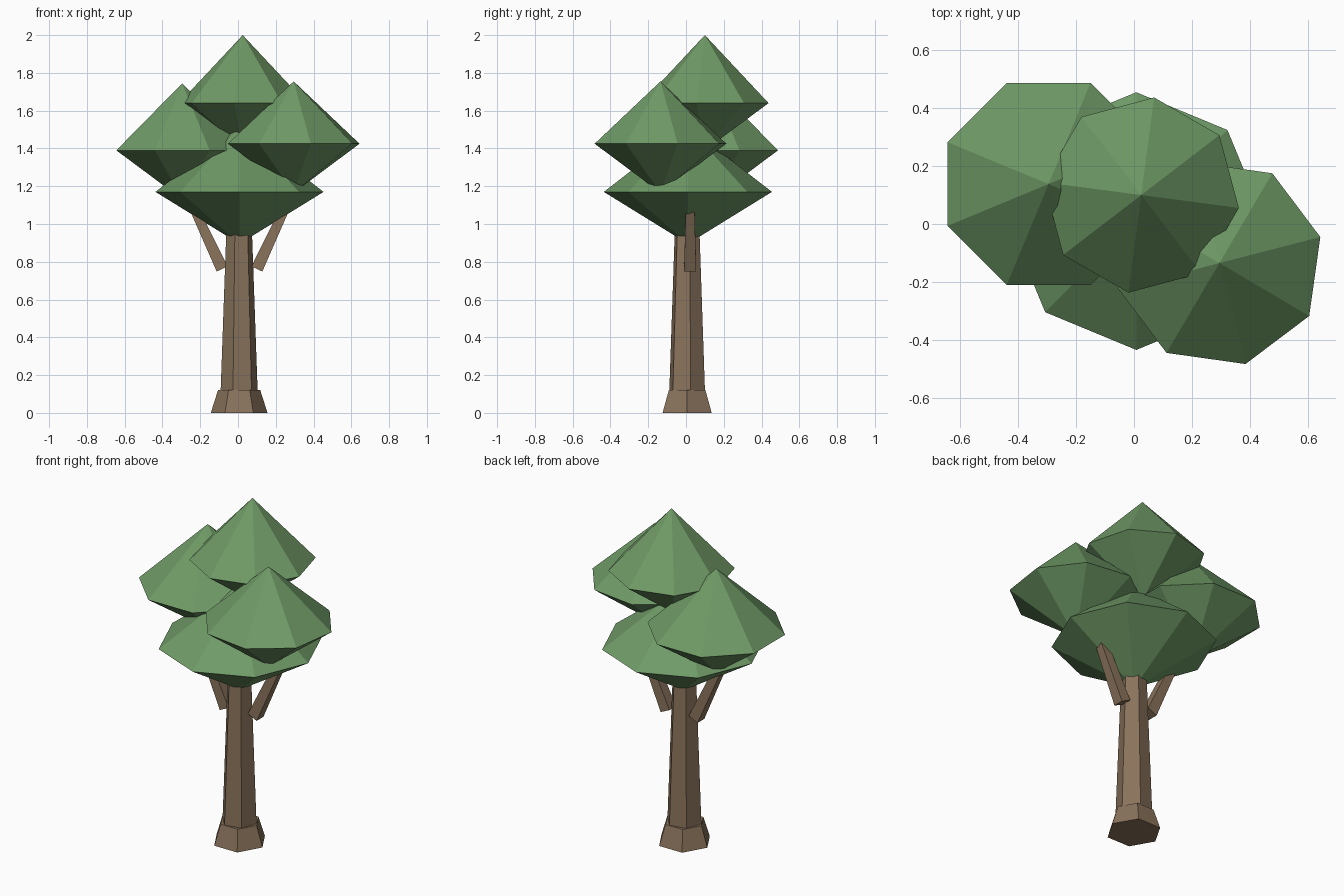
import bpy
import bmesh
import math
from mathutils import Vector, Matrix

if "Cube" in bpy.data.objects:
    bpy.data.objects.remove(bpy.data.objects["Cube"])


def material(name, rgb):
    mat = bpy.data.materials.new(name)
    mat.diffuse_color = (*rgb, 1)
    mat.use_nodes = True
    mat.node_tree.nodes["Principled BSDF"].inputs["Base Color"].default_value = mat.diffuse_color
    return mat


LEAF = material("leaf green", (0.16, 0.325, 0.135))
BARK = material("bark brown", (0.25, 0.17, 0.105))


def add_object(name, bm, mat):
    bmesh.ops.recalc_face_normals(bm, faces=bm.faces)
    mesh = bpy.data.meshes.new(name)
    bm.to_mesh(mesh)
    bm.free()
    mesh.materials.append(mat)
    obj = bpy.data.objects.new(name, mesh)
    bpy.context.collection.objects.link(obj)
    return obj


def frustum(name, start, end, r1, r2, sides, turn, mat):
    """Tapered prism running from start to end."""
    start, end = Vector(start), Vector(end)
    axis = end - start
    bm = bmesh.new()
    bmesh.ops.create_cone(bm, cap_ends=True, segments=sides, radius1=r1, radius2=r2,
                          depth=axis.length)
    # measure the turn from the x axis, whatever the primitive's first vertex is
    v = bm.verts[:][0].co
    spin = Matrix.Rotation(math.radians(turn) - math.atan2(v.y, v.x), 4, 'Z')
    tilt = Matrix.Rotation(math.atan2(axis.x, axis.z), 4, 'Y')
    bmesh.ops.transform(bm, verts=bm.verts,
                        matrix=Matrix.Translation((start + end) / 2) @ tilt @ spin)
    return add_object(name, bm, mat)


def canopy(name, x, y, radius, bottom, rim, top, turn):
    """Eight-sided double cone with a sharp rim."""
    bm = bmesh.new()
    ring = []
    for i in range(8):
        a = math.radians(turn + 45 * i)
        ring.append(bm.verts.new((x + radius * math.cos(a), y + radius * math.sin(a), rim)))
    low = bm.verts.new((x, y, bottom))
    high = bm.verts.new((x, y, top))
    for a, b in zip(ring, ring[1:] + ring[:1]):
        bm.faces.new((a, b, high))
        bm.faces.new((b, a, low))
    return add_object(name, bm, LEAF)


# Trunk and flared foot
frustum("trunk", (0.006, 0.006, 0.0), (0.006, 0.006, 1.05), 0.104, 0.066, 6, 11, BARK)
frustum("trunk_foot", (0.006, 0.006, 0.0), (0.006, 0.006, 0.12), 0.15, 0.112, 6, 0, BARK)

# Side branches
for side, label in ((-1, "left"), (1, "right")):
    frustum(label + "_branch", (0.008 + side * 0.092, 0.022, 0.762),
            (0.008 + side * 0.245, 0.022, 1.09), 0.045, 0.033, 4, 45, BARK)

# Foliage clumps
canopy("lower_canopy", 0.008, 0.01, 0.445, 0.895, 1.17, 1.515, 0)
canopy("left_canopy", -0.295, 0.138, 0.378, 1.13, 1.39, 1.745, 22.5)
canopy("right_canopy", 0.295, -0.135, 0.36, 1.165, 1.425, 1.755, 14.5)
canopy("top_canopy", 0.025, 0.1, 0.34, 1.39, 1.64, 2.0, -7.5)
